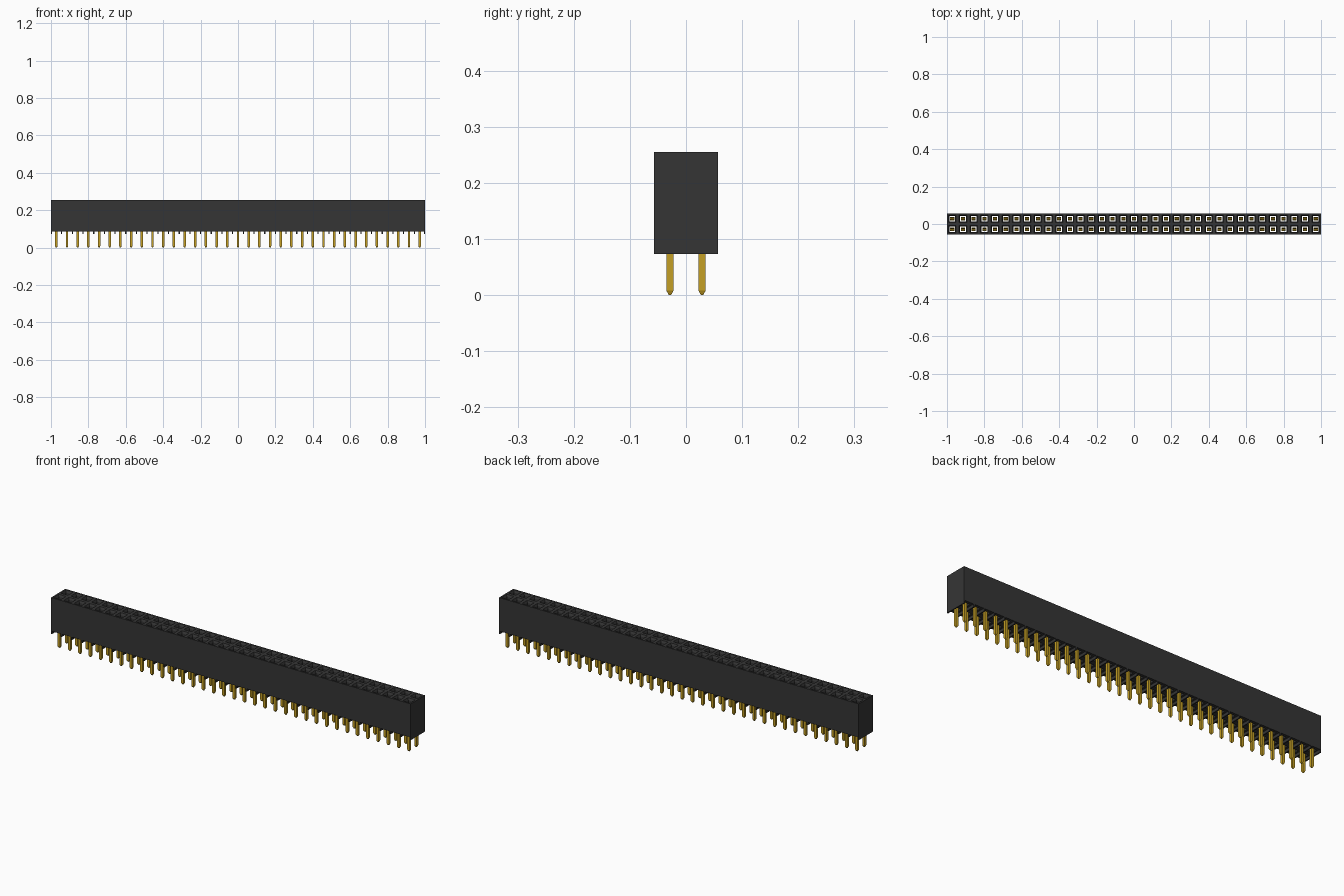
import bpy, bmesh
from mathutils import Vector

if "Cube" in bpy.data.objects:
    bpy.data.objects.remove(bpy.data.objects["Cube"])

COLS, ROWS = 35, 2
P = 2.0 / COLS                     # pitch of the contacts
Z_FOOT, Z_BOT, Z_TOP = 0.073, 0.087, 0.255


def material(name, rgb):
    m = bpy.data.materials.new(name)
    m.diffuse_color = (*rgb, 1)
    m.use_nodes = True
    m.node_tree.nodes["Principled BSDF"].inputs["Base Color"].default_value = m.diffuse_color
    return m


black = material("black plastic", (0.036, 0.036, 0.036))
gold = material("gold metal", (0.56, 0.35, 0.018))


def finish(bm, name, mat, recalc=True):
    if recalc:
        bmesh.ops.recalc_face_normals(bm, faces=bm.faces)
    me = bpy.data.meshes.new(name)
    bm.to_mesh(me)
    bm.free()
    me.materials.append(mat)
    ob = bpy.data.objects.new(name, me)
    bpy.context.collection.objects.link(ob)
    return ob


def ring(bm, x, y, z, hx, hy):
    return [bm.verts.new((x + sx * hx, y + sy * hy, z))
            for sx, sy in ((-1, -1), (1, -1), (1, 1), (-1, 1))]


def bridge(bm, a, b, sides=range(4)):
    for i in sides:
        j = (i + 1) % 4
        bm.faces.new((a[i], a[j], b[j], b[i]))


def loft(bm, x, y, sections):
    """Closed square column; each section is (z, half x, half y, y shift)."""
    rings = [ring(bm, x, y + dy, z, hx, hy) for z, hx, hy, dy in sections]
    for a, b in zip(rings, rings[1:]):
        bridge(bm, a, b)
    bm.faces.new(rings[0][::-1])
    bm.faces.new(rings[-1])


cells = [(c, r, (c - (COLS - 1) / 2) * P, (r - (ROWS - 1) / 2) * P)
         for c in range(COLS) for r in range(ROWS)]

# Housing: each cell is a through socket with a funnel mouth
bm = bmesh.new()
for c, r, x, y in cells:
    profile = [(Z_BOT, P / 2), (Z_BOT, 0.0155), (Z_TOP - 0.010, 0.0155),
               (Z_TOP, 0.0205), (Z_TOP, P / 2)]
    rings = [ring(bm, x, y, z, h, h) for z, h in profile]
    for a, b in zip(rings, rings[1:]):
        bridge(bm, a, b)
    # outer walls only on the border cells
    border = [i for i, edge in enumerate((r == 0, c == COLS - 1,
                                          r == ROWS - 1, c == 0)) if edge]
    bridge(bm, rings[0], rings[-1], border)
bmesh.ops.remove_doubles(bm, verts=bm.verts, dist=1e-4)
finish(bm, "housing", black)

# Standoff ribs under the housing, between the columns and at both ends
bm = bmesh.new()
half = 0.003
for i in range(COLS + 1):
    x = max(-1 + half, min(1 - half, -1 + i * P))
    loft(bm, x, 0, [(Z_FOOT, half, P, 0), (Z_BOT, half, P, 0)])
finish(bm, "standoff_ribs", black)

# Solder pins with tapered tips
bm = bmesh.new()
for c, r, x, y in cells:
    loft(bm, x, y, [(0, 0.003, 0.002, 0), (0.008, 0.0065, 0.0065, 0),
                    (0.098, 0.0065, 0.0065, 0)])
finish(bm, "pins", gold)

# Spring contacts: a yoke and two leaves pinching towards the middle
bm = bmesh.new()
for c, r, x, y in cells:
    loft(bm, x, y, [(0.096, 0.011, 0.009, 0), (0.104, 0.011, 0.009, 0)])
    for s in (-1, 1):
        loft(bm, x, y, [(0.103, 0.010, 0.002, s * 0.007),
                        (0.205, 0.008, 0.002, s * 0.004),
                        (0.228, 0.008, 0.002, s * 0.008)])
finish(bm, "spring_contacts", gold)
